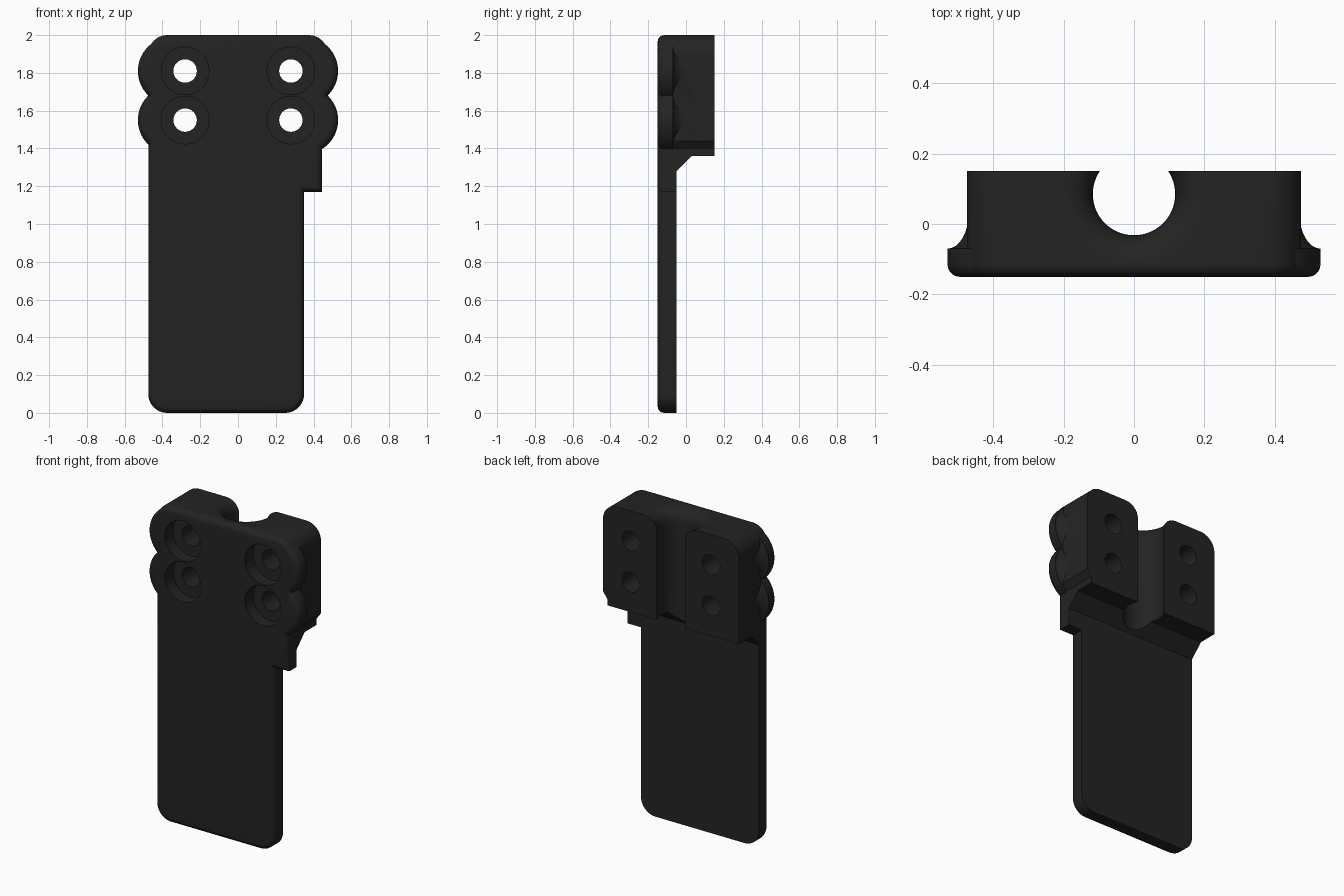
import bpy, bmesh, math
from mathutils import Matrix

if "Cube" in bpy.data.objects:
    bpy.data.objects.remove(bpy.data.objects["Cube"])

FRONT, ROUND = -0.15, 0.035

plastic = bpy.data.materials.new("black plastic")
plastic.diffuse_color = (0.017, 0.017, 0.017, 1)
plastic.use_nodes = True
plastic.node_tree.nodes["Principled BSDF"].inputs["Base Color"].default_value = plastic.diffuse_color


def arc(cx, cy, r, a0, a1, n=10):
    return [(cx + r * math.cos(math.radians(a0 + (a1 - a0) * i / n)),
             cy + r * math.sin(math.radians(a0 + (a1 - a0) * i / n))) for i in range(n + 1)]


def finish(bm, name):
    bmesh.ops.recalc_face_normals(bm, faces=bm.faces)
    me = bpy.data.meshes.new(name)
    bm.to_mesh(me)
    bm.free()
    me.materials.append(plastic)
    ob = bpy.data.objects.new(name, me)
    bpy.context.collection.objects.link(ob)
    return ob


def slab(name, outline, back):
    """Extrude an x-z outline from the front to the back, rounding the front rim."""
    bm = bmesh.new()
    rim = bm.faces.new([bm.verts.new((x, FRONT, z)) for x, z in outline])
    edges = list(rim.edges)
    ext = bmesh.ops.extrude_face_region(bm, geom=[rim], use_keep_orig=True)
    for v in ext["geom"]:
        if isinstance(v, bmesh.types.BMVert):
            v.co.y = back
    bmesh.ops.recalc_face_normals(bm, faces=bm.faces)
    bmesh.ops.bevel(bm, geom=edges, offset=ROUND, segments=5, profile=0.5, affect='EDGES')
    return finish(bm, name)


def lathe(name, profile, matrix, n=64):
    """Revolve (radius, height) points about local z, capping both ends."""
    bm = bmesh.new()
    rings = [[bm.verts.new((r * math.cos(2 * math.pi * i / n), r * math.sin(2 * math.pi * i / n), h))
              for i in range(n)] for r, h in profile]
    for a, b in zip(rings, rings[1:]):
        for i in range(n):
            j = (i + 1) % n
            bm.faces.new((a[i], a[j], b[j], b[i]))
    bm.faces.new(rings[0][::-1])
    bm.faces.new(rings[-1])
    bm.transform(matrix)
    return finish(bm, name)


def combine(target, other, operation):
    mod = target.modifiers.new("combine", 'BOOLEAN')
    mod.solver = 'MANIFOLD'
    mod.operation = operation
    mod.object = other
    bpy.context.view_layer.objects.active = target
    bpy.ops.object.modifier_apply(modifier=mod.name)
    bpy.data.objects.remove(other)


def facing_back(x, z):
    """Local z becomes world y."""
    return Matrix.Translation((x, 0, z)) @ Matrix.Rotation(-math.pi / 2, 4, 'X')


# thick clamp block with rounded top corners and a stepped lower right corner
body = slab("mount_bracket",
            [(-0.475, 1.36), (0.445, 1.36), (0.445, 1.40), (0.475, 1.44)]
            + arc(0.375, 1.9, 0.1, 0, 90) + arc(-0.375, 1.9, 0.1, 90, 180), 0.15)

# long thin plate with rounded lower corners
combine(body, slab("plate", arc(-0.375, 0.1, 0.1, 180, 270) + arc(0.25, 0.1, 0.1, 270, 360)
                   + [(0.35, 1.6), (-0.475, 1.6)], -0.05), 'UNION')

# side tab
combine(body, slab("side_tab", [(0.1, 1.17), (0.445, 1.17), (0.445, 1.6), (0.1, 1.6)], -0.05), 'UNION')

# sloping brace between plate and block
bm = bmesh.new()
end = bm.faces.new([bm.verts.new((-0.475, y, z)) for y, z in
                    [(-0.1, 1.28), (-0.05, 1.28), (0.03, 1.36), (0.03, 1.45), (-0.1, 1.45)]])
ext = bmesh.ops.extrude_face_region(bm, geom=[end], use_keep_orig=True)
for v in ext["geom"]:
    if isinstance(v, bmesh.types.BMVert):
        v.co.x = 0.445
combine(body, finish(bm, "brace"), 'UNION')

# four round lobes at the sides, flaring in towards the back
lobe = [(r, h) for r, h in arc(0.18 - ROUND, FRONT + ROUND, ROUND, -90, 0, 5)]
lobe += [(0.18, -0.07)] + [(0.12 + 0.06 * (1 - math.sin(t)), 0.03 - 0.10 * math.cos(t))
                          for t in [math.pi / 2 * i / 8 for i in range(1, 9)]]
bolts = [(s, z) for s in (-1, 1) for z in (1.55, 1.81)]
for s, z in bolts:
    combine(body, lathe("lobe", lobe, facing_back(s * 0.35, z)), 'UNION')

# counterbored bolt holes
for s, z in bolts:
    hole = [(0.126, -0.3), (0.126, -0.07), (0.062, -0.07), (0.062, 0.3)]
    combine(body, lathe("bolt_hole", hole, facing_back(s * 0.28, z), 48), 'DIFFERENCE')

# vertical tube channel in the back, flared at the top
channel = [(0.117, 1.0)] + arc(0.197, 1.92, 0.08, 180, 90, 8) + [(0.197, 2.2)]
combine(body, lathe("channel", channel, Matrix.Translation((0, 0.085, 0))), 'DIFFERENCE')

# smooth the curved surfaces, keep the edges crisp
bpy.ops.object.select_all(action='DESELECT')
body.select_set(True)
bpy.context.view_layer.objects.active = body
bpy.ops.object.shade_smooth_by_angle(angle=math.radians(30))
